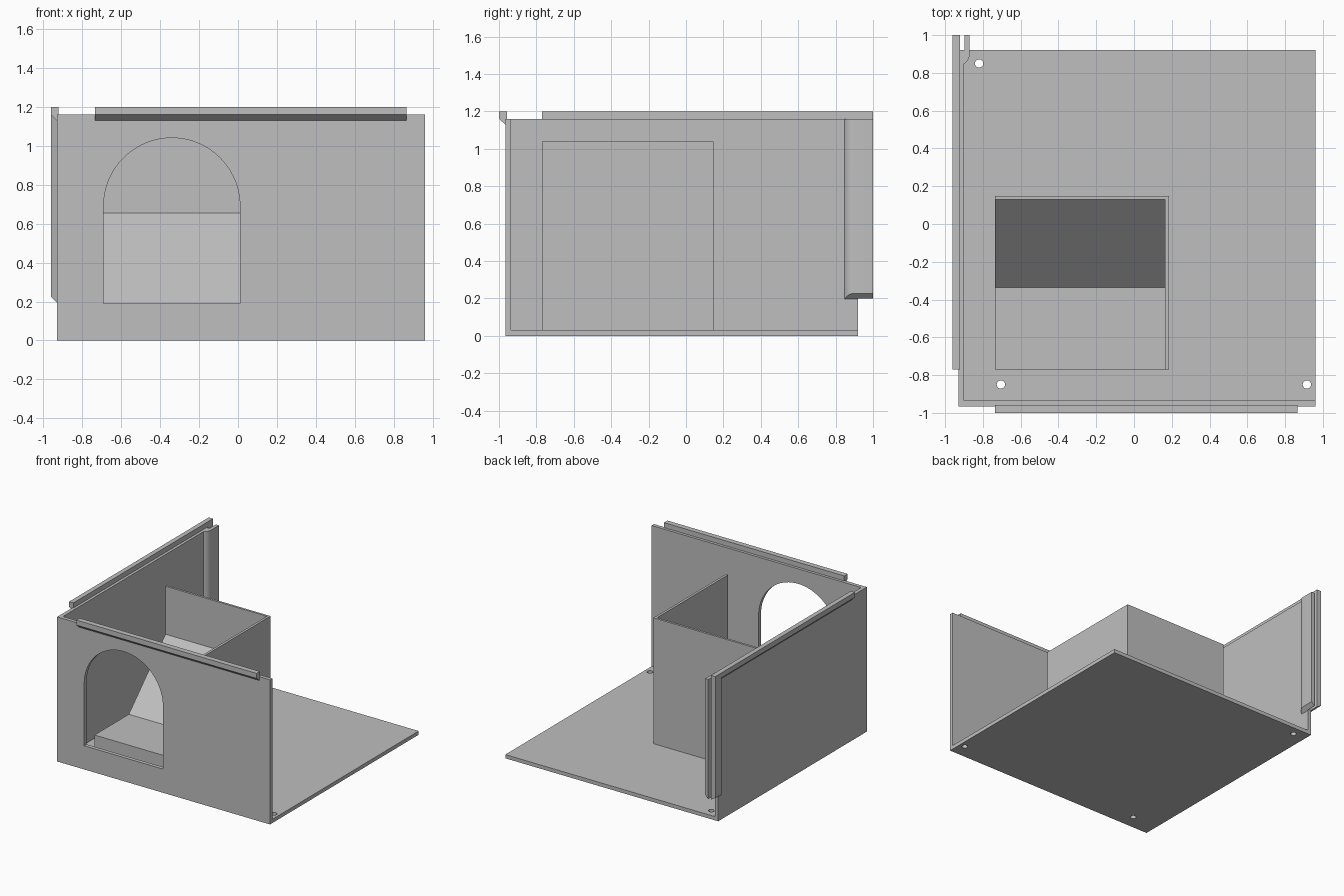
import bpy
import bmesh
from math import sin, cos, pi, radians
from mathutils import Vector

if "Cube" in bpy.data.objects:
    bpy.data.objects.remove(bpy.data.objects["Cube"])

grey = bpy.data.materials.new("plain_grey")
grey.use_nodes = True
colour = (0.52, 0.52, 0.52, 1)
grey.diffuse_color = colour
grey.node_tree.nodes["Principled BSDF"].inputs["Base Color"].default_value = colour


def prism(name, profile, axis, lo, hi):
    """Extrude a 2D profile along x (y,z), y (x,z) or z (x,y)."""
    def place(p, h):
        return {"x": (h, *p), "y": (p[0], h, p[1]), "z": (*p, h)}[axis]
    bm = bmesh.new()
    face = bm.faces.new([bm.verts.new(place(p, lo)) for p in profile])
    new = bmesh.ops.extrude_face_region(bm, geom=[face])["geom"]
    shift = Vector(place((0, 0), hi - lo))
    bmesh.ops.translate(bm, vec=shift, verts=[v for v in new if isinstance(v, bmesh.types.BMVert)])
    bmesh.ops.recalc_face_normals(bm, faces=bm.faces)
    mesh = bpy.data.meshes.new(name)
    bm.to_mesh(mesh)
    bm.free()
    mesh.materials.append(grey)
    obj = bpy.data.objects.new(name, mesh)
    bpy.context.collection.objects.link(obj)
    return obj


def rect(a0, a1, b0, b1):
    return [(a0, b0), (a1, b0), (a1, b1), (a0, b1)]


def arc(cx, cy, r, start, end, steps):
    angles = [start + (end - start) * i / steps for i in range(steps + 1)]
    return [(cx + r * cos(a), cy + r * sin(a)) for a in angles]


def activate(obj):
    bpy.ops.object.select_all(action="DESELECT")
    obj.select_set(True)
    bpy.context.view_layer.objects.active = obj


def cut(obj, cutter):
    cutter.hide_render = True
    mod = obj.modifiers.new("cut", "BOOLEAN")
    mod.operation = "DIFFERENCE"
    mod.solver = "EXACT"
    mod.object = cutter
    activate(obj)
    bpy.ops.object.modifier_apply(modifier=mod.name)
    bpy.data.objects.remove(cutter)


def smooth(obj):
    activate(obj)
    bpy.ops.object.shade_smooth_by_angle(angle=radians(30))


def bevel_bottom(obj, wall_x):
    """Raise the lower end in step with the distance from the wall."""
    low = min(v.co.z for v in obj.data.vertices)
    for v in obj.data.vertices:
        if v.co.z < low + 0.01:
            v.co.z += max(0, abs(v.co.x - wall_x))


LEFT, RIGHT, FRONT, BACK = -0.93, 0.96, -0.965, 0.92
THICK, TOP = 0.03, 1.16

# Base plate with three screw holes
base = prism("base_plate", rect(LEFT, RIGHT, FRONT, BACK), "z", 0, THICK)
for x, y in [(-0.82, 0.85), (-0.705, -0.85), (0.915, -0.85)]:
    cut(base, prism("hole_cutter", arc(x, y, 0.022, 0, 2 * pi * 23 / 24, 23), "z", -0.1, 0.1))
smooth(base)

# Front wall with arched doorway
front = prism("front_wall", rect(LEFT, RIGHT, 0, TOP), "y", FRONT, FRONT + THICK)
doorway = [(-0.69, 0.19), (0.01, 0.19)] + arc(-0.34, 0.69, 0.35, 0, pi, 40)
cut(front, prism("doorway_cutter", doorway, "y", -1.1, -0.85))
smooth(front)

# Side wall
prism("side_wall", rect(LEFT, LEFT + THICK, FRONT + THICK, BACK), "z", 0, TOP)


# Top rails with slanted undersides
def rail_profile(wall, outer, inner):
    return [(outer, TOP), (wall, 1.13), (inner, 1.13), (inner, 1.2), (outer, 1.2)]


prism("front_rail", rail_profile(FRONT, -1.0, -0.957), "x", -0.735, 0.865)
prism("side_rail", rail_profile(LEFT, -0.96, -0.922), "y", -0.77, 1.0)

# Pair of upright lips forming the rear slot
outer = prism("outer_lip", [(-0.96, BACK), (LEFT, 0.89), (-0.922, 0.89), (-0.922, 1), (-0.96, 1)],
              "z", 0.195, TOP)
bevel_bottom(outer, LEFT)
curve = arc(-0.93, 0.9, 0.06, -pi / 3, 0, 8)
inner = prism("inner_lip", curve + [(-0.87, 1), (-0.897, 1), (-0.897, BACK), (-0.9, BACK)],
              "z", 0.197, TOP)
bevel_bottom(inner, -0.9)
smooth(inner)

# Inner compartment: ramp block, back wall and side wall
ramp = [(-0.77, THICK), (0.13, THICK), (0.13, 0.655), (-0.335, 0.19), (-0.77, 0.19)]
prism("ramp_block", ramp, "x", -0.735, 0.165)
prism("compartment_back", rect(-0.735, 0.185, 0.13, 0.148), "z", THICK, 1.04)
prism("compartment_side", rect(0.165, 0.185, -0.77, 0.13), "z", THICK, 1.04)
